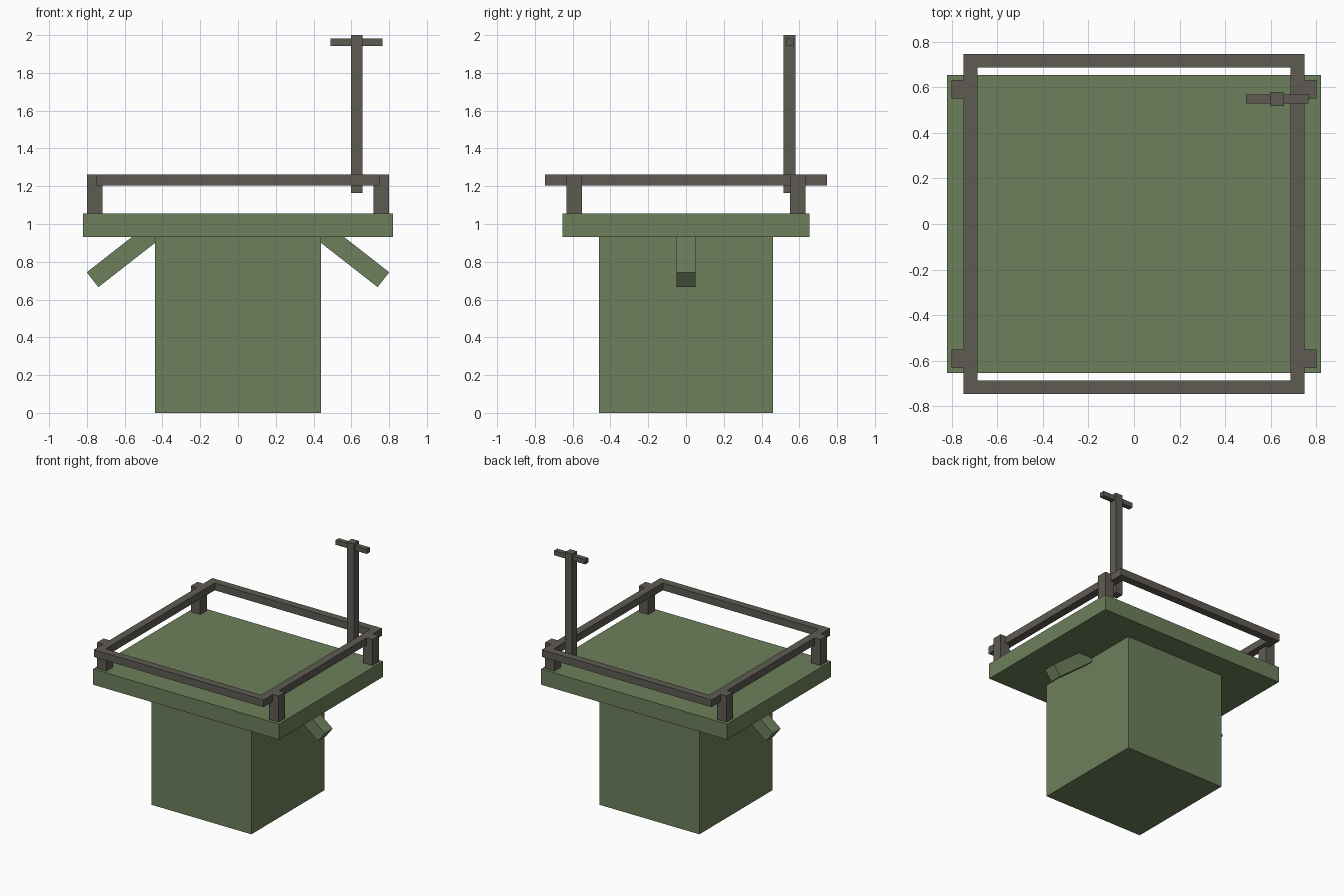
import bpy
import math
from mathutils import Vector

cube = bpy.data.objects.get("Cube")
if cube:
    bpy.data.objects.remove(cube, do_unlink=True)


def material(name, rgb):
    mat = bpy.data.materials.new(name)
    mat.use_nodes = True
    mat.diffuse_color = (*rgb, 1)
    mat.node_tree.nodes["Principled BSDF"].inputs["Base Color"].default_value = (*rgb, 1)
    return mat


green = material("olive green", (0.153, 0.212, 0.105))
grey = material("warm grey", (0.114, 0.105, 0.087))


def box(name, low, high, mat):
    """Box between two opposite corners."""
    low, high = Vector(low), Vector(high)
    bpy.ops.mesh.primitive_cube_add(size=1, location=(low + high) / 2)
    obj = bpy.context.object
    obj.name = name
    obj.scale = high - low
    bpy.ops.object.transform_apply(location=False, rotation=False, scale=True)
    obj.data.materials.append(mat)
    return obj


# Body and overhanging platform
box("body", (-0.44, -0.46, 0), (0.44, 0.46, 0.94), green)
box("platform", (-0.82, -0.655, 0.93), (0.82, 0.655, 1.055), green)

# Slanted struts under the platform, one on each side
length, angle = 0.44, math.radians(38)
for side, label in ((1, "left"), (-1, "right")):
    strut = box(label + "_strut", (-length / 2, -0.05, -0.05), (length / 2, 0.05, 0.05), green)
    reach = length / 2
    strut.location = (side * (0.77 - reach * math.cos(angle)), 0,
                      0.705 + reach * math.sin(angle))
    strut.rotation_euler.y = side * angle

# Guard rail: two side rails with front and back rails between them
RAIL_LOW, RAIL_TOP = 1.205, 1.263
for side, label in ((1, "left"), (-1, "right")):
    x = side * 0.717
    box(label + "_rail", (x - 0.031, -0.747, RAIL_LOW), (x + 0.031, 0.747, RAIL_TOP), grey)
for side, label in ((1, "back"), (-1, "front")):
    y = side * 0.717
    box(label + "_rail", (-0.686, y - 0.03, RAIL_LOW), (0.686, y + 0.03, RAIL_TOP), grey)
    # Corner posts
    for hand, edge in ((1, "left"), (-1, "right")):
        px, py = hand * 0.759, side * 0.591
        box(f"{label}_{edge}_post", (px - 0.041, py - 0.041, 1.05),
            (px + 0.041, py + 0.041, RAIL_TOP), grey)

# Mast with a crossbar
box("mast", (0.597, 0.517, 1.165), (0.659, 0.58, 2), grey)
box("mast_crossbar", (0.491, 0.529, 1.943), (0.765, 0.568, 1.981), grey)
